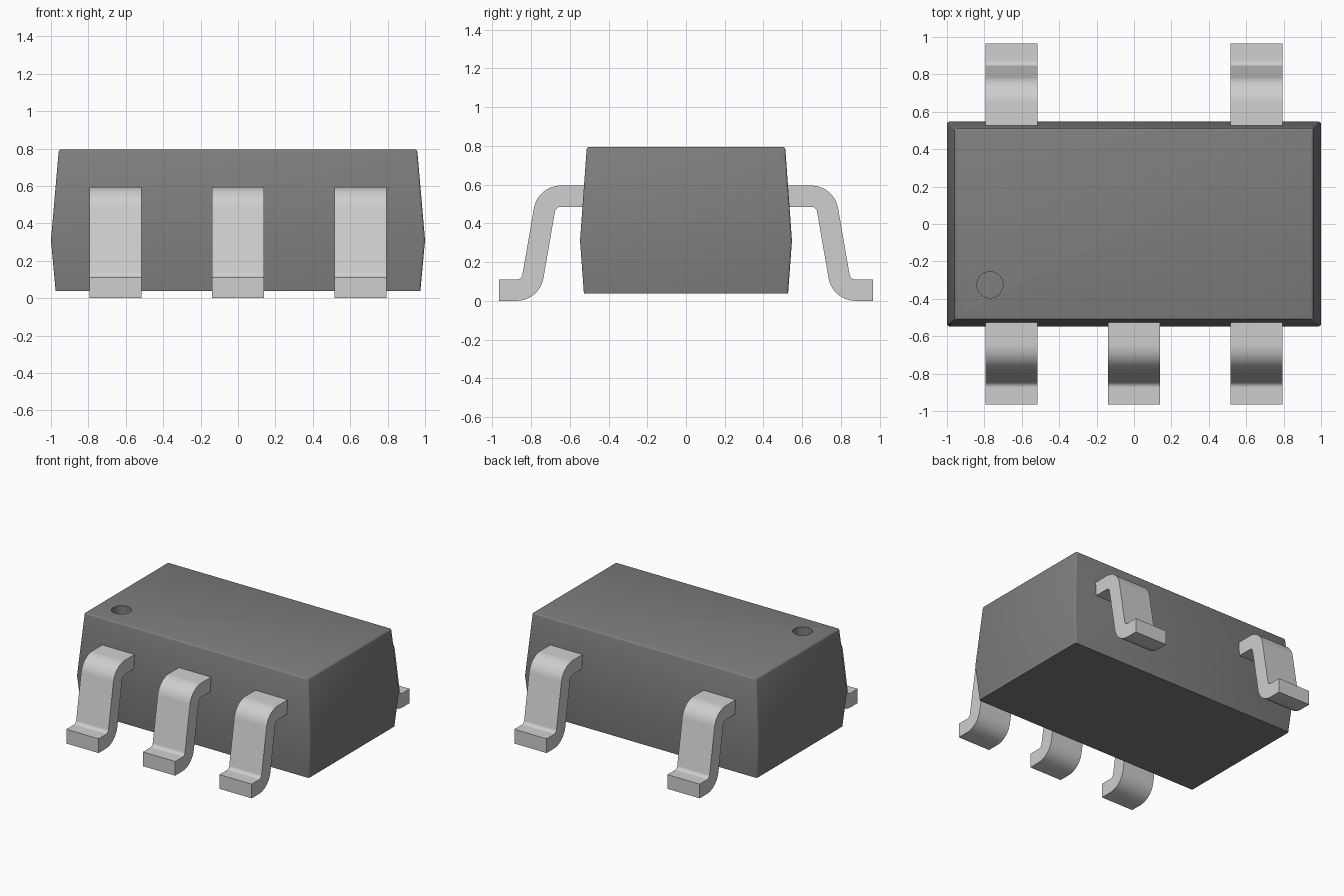
import bpy, bmesh, math

old = bpy.data.objects.get("Cube")
if old:
    bpy.data.objects.remove(old, do_unlink=True)


def material(name, value):
    m = bpy.data.materials.new(name)
    m.use_nodes = True
    col = (value, value, value, 1.0)
    m.diffuse_color = col
    m.node_tree.nodes["Principled BSDF"].inputs["Base Color"].default_value = col
    return m


BODY = material("dark grey plastic", 0.21)
METAL = material("light grey metal", 0.62)


def make_object(name, bm, mat):
    bmesh.ops.recalc_face_normals(bm, faces=bm.faces)
    me = bpy.data.meshes.new(name)
    bm.to_mesh(me)
    bm.free()
    me.materials.append(mat)
    ob = bpy.data.objects.new(name, me)
    bpy.context.collection.objects.link(ob)
    return ob


def activate(ob):
    bpy.ops.object.select_all(action="DESELECT")
    ob.select_set(True)
    bpy.context.view_layer.objects.active = ob


# Package body: three stacked rectangles, widest at the mould line
bm = bmesh.new()
rings = []
for hx, hy, z in ((0.975, 0.527, 0.038), (1.0, 0.547, 0.31), (0.958, 0.512, 0.795)):
    rings.append([bm.verts.new((sx * hx, sy * hy, z))
                  for sx, sy in ((-1, -1), (1, -1), (1, 1), (-1, 1))])
for lo, hi in zip(rings, rings[1:]):
    for i in range(4):
        j = (i + 1) % 4
        bm.faces.new((lo[i], lo[j], hi[j], hi[i]))
bm.faces.new(rings[0][::-1])
bm.faces.new(rings[2])
# Slightly rounded top rim and upright corners
soft = [e for e in bm.edges
        if abs(e.verts[0].co.z - e.verts[1].co.z) > 0.1 or e.verts[0].co.z + e.verts[1].co.z > 1.5]
bmesh.ops.bevel(bm, geom=soft, offset=0.012, segments=3, profile=0.5, affect="EDGES")
body = make_object("package_body", bm, BODY)

# Round pin-one recess cut into the top
bm = bmesh.new()
bmesh.ops.create_cone(bm, cap_ends=True, segments=48, radius1=0.07, radius2=0.07, depth=0.2)
bmesh.ops.translate(bm, verts=bm.verts, vec=(-0.77, -0.325, 0.795))
cutter = make_object("recess_cutter", bm, BODY)
cutter.hide_render = True
cut = body.modifiers.new("pin_one_recess", "BOOLEAN")
cut.operation = "DIFFERENCE"
cut.solver = "EXACT"
cut.object = cutter
activate(body)
bpy.ops.object.modifier_apply(modifier=cut.name)
bpy.data.objects.remove(cutter, do_unlink=True)
activate(body)
bpy.ops.object.shade_smooth_by_angle(angle=math.radians(35))


def arc(cy, cz, r, a0, a1, n=10):
    angles = [math.radians(a0 + (a1 - a0) * i / n) for i in range(n + 1)]
    return [(cy + r * math.cos(a), cz + r * math.sin(a)) for a in angles]


# Gull-wing lead profile: distance from the middle, height
SMALL, LARGE = 0.03, 0.14
SHOULDER, ANKLE = (0.647, 0.455), (0.874, 0.14)
upper = [(0.48, 0.595)] + arc(*SHOULDER, LARGE, 90, 10) + arc(*ANKLE, SMALL, 190, 270) + [(0.965, 0.11)]
lower = [(0.48, 0.485)] + arc(*SHOULDER, SMALL, 90, 10) + arc(*ANKLE, LARGE, 190, 270) + [(0.965, 0.0)]


def lead(name, x, side, half=0.138):
    bm = bmesh.new()
    rows = []
    for (uy, uz), (ly, lz) in zip(upper, lower):
        rows.append([bm.verts.new(p) for p in (
            (x - half, side * uy, uz), (x + half, side * uy, uz),
            (x + half, side * ly, lz), (x - half, side * ly, lz))])
    for a, b in zip(rows, rows[1:]):
        for i in range(4):
            j = (i + 1) % 4
            bm.faces.new((a[i], a[j], b[j], b[i]))
    bm.faces.new(rows[0])
    bm.faces.new(rows[-1][::-1])
    ob = make_object(name, bm, METAL)
    activate(ob)
    bpy.ops.object.shade_smooth_by_angle(angle=math.radians(35))


# Three leads in front, two at the back
for name, x, side in (("front_right_lead", -0.655, -1), ("front_middle_lead", 0.0, -1),
                      ("front_left_lead", 0.655, -1), ("back_right_lead", -0.655, 1),
                      ("back_left_lead", 0.655, 1)):
    lead(name, x, side)
